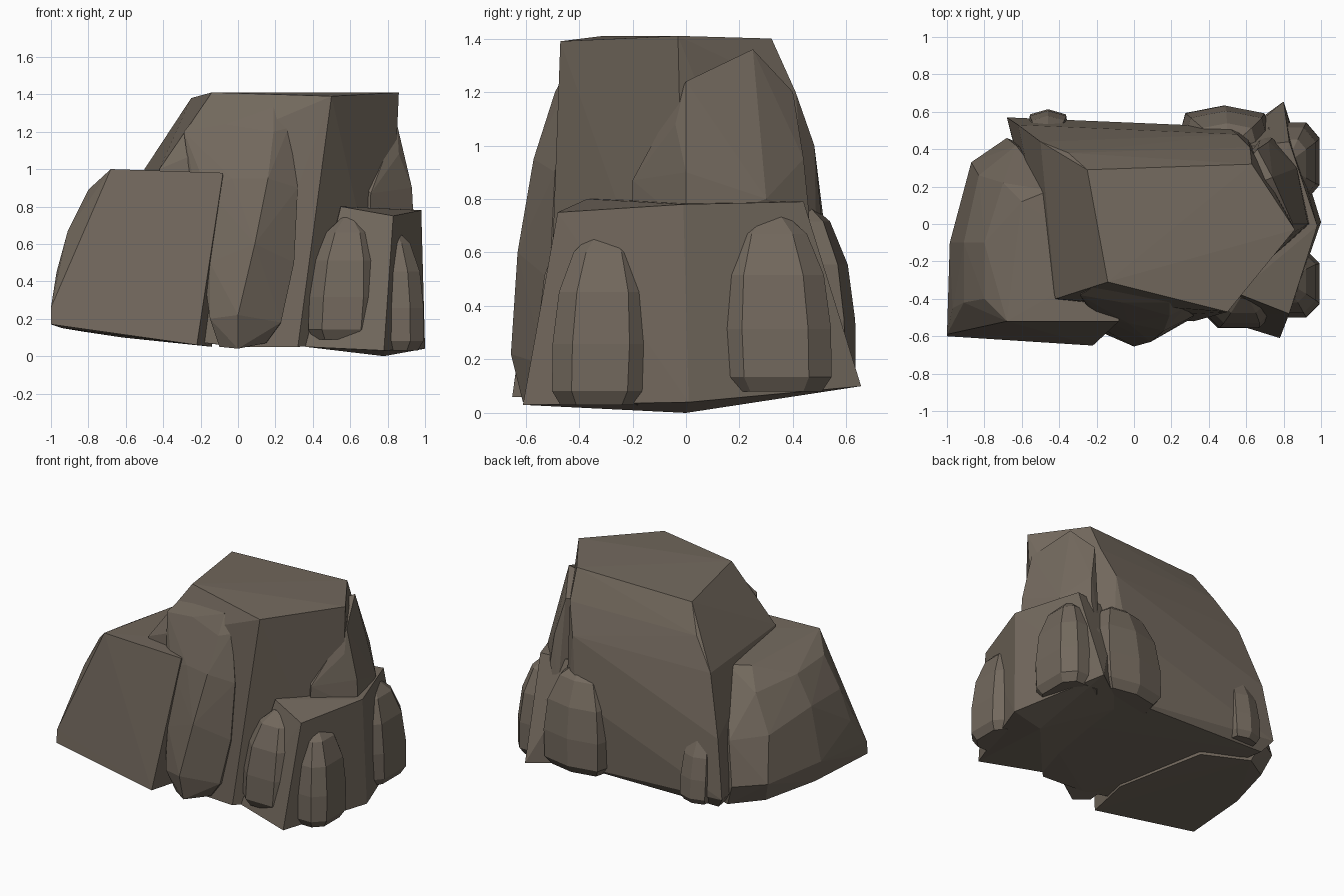
import bpy, bmesh, math

stone = bpy.data.materials.new("stone")
stone.diffuse_color = (0.17, 0.14, 0.11, 1)


def hull(name, points):
    """Flat-faced convex rock around a handful of corner points."""
    bm = bmesh.new()
    for p in points:
        bm.verts.new(p)
    res = bmesh.ops.convex_hull(bm, input=bm.verts[:])
    junk = {v for v in res["geom_interior"] + res["geom_unused"]
            if isinstance(v, bmesh.types.BMVert)}
    bmesh.ops.delete(bm, geom=list(junk), context='VERTS')
    bmesh.ops.recalc_face_normals(bm, faces=bm.faces[:])
    me = bpy.data.meshes.new(name)
    bm.to_mesh(me)
    bm.free()
    me.materials.append(stone)
    ob = bpy.data.objects.new(name, me)
    bpy.context.collection.objects.link(ob)
    return ob


def boulder(name, centre, radii, z0, z1, lean=(0, 0), turn=0.5, sides=8):
    """Faceted boulder: squarish rings narrowing to a blunt top."""
    pts = []
    for t, s in ((0, .80), (.08, .98), (.35, 1), (.65, .9), (.88, .62), (1, .2)):
        for i in range(sides):
            a = 2 * math.pi * (i + turn) / sides
            c, n = math.cos(a), math.sin(a)
            pts.append((centre[0] + lean[0] * t + radii[0] * s * math.copysign(abs(c) ** .6, c),
                        centre[1] + lean[1] * t + radii[1] * s * math.copysign(abs(n) ** .6, n),
                        z0 + (z1 - z0) * t))
    return hull(name, pts)


# Tall central rock with a flat top and a bulging back
hull("main_rock", [
    (-.14, -.31, 1.41), (.50, -.47, 1.39), (.86, -.03, 1.41), (.63, .32, 1.40), (-.25, .29, 1.38),
    (-.42, -.40, 1.0), (-.50, .44, 1.0), (-.35, .38, 1.2), (.62, .41, 1.2), (.55, .48, 1.0),
    (-.62, .53, .6), (.5, .52, .6), (.32, -.52, .05), (.80, .0, .06), (.6, .5, .1),
    (-.68, .57, .2), (-.62, .52, .12), (-.42, -.45, .1), (0, -.5, .05)])

# Rounded buttress on the front of the main rock
hull("front_buttress", [
    (-.14, -.29, 1.38), (.19, -.42, 1.33), (.27, -.45, 1.22), (.32, -.49, .9), (.30, -.51, .5),
    (.23, -.53, .18), (.15, -.52, .07), (.19, -.49, 1.2), (.16, -.57, .95), (.09, -.63, .6),
    (0, -.655, .22), (0, -.61, .04), (-.29, -.38, 1.2), (-.06, -.42, 1.24), (-.03, -.53, .95),
    (-.17, -.50, .9), (-.15, -.57, .5), (-.15, -.59, .2), (-.1, -.55, .05),
    (-.1, -.1, .1), (.2, -.1, .1), (.1, -.1, 1.2)])

# Bulge on the upper right side
hull("right_bulge", [
    (.74, .25, 1.36), (.85, 0, 1.24), (.86, -.04, 1.08), (.93, 0, .9), (.94, .0, .7),
    (.71, -.2, .87), (.66, .40, 1.2), (.72, .44, .95), (.74, .46, .75), (.87, .3, .8),
    (.4, .1, 1.2), (.4, .1, .6), (.70, -.2, .6), (.68, .47, .5)])

# Left rock: flat front, rounded side and back
hull("left_rock", [
    (-1, -.60, .17), (-.22, -.65, .06), (-.08, -.52, .98), (-.68, -.52, 1.0),
    (-.14, -.3, .05), (-.12, -.2, .97), (-.60, .12, .96), (-.45, .18, .95),
    (-1, -.59, .26), (-.97, -.45, .45), (-.91, -.42, .67), (-.80, -.40, .89),
    (-.985, -.1, .30), (-.87, .33, .27), (-.68, .46, .25), (-.91, -.1, .67),
    (-.80, -.1, .87), (-.83, .26, .58), (-.70, .22, .83), (-.63, .42, .55),
    (-.94, -.1, .15), (-.82, .28, .13), (-.62, .42, .1), (-.3, .3, .08)])

# Low right rock, wedge pointing sideways
hull("right_rock", [
    (.55, -.37, .80), (.83, -.48, .75), (.98, -.01, .78), (.83, .44, .79), (.5, .4, .78),
    (.36, -.48, .05), (.78, -.61, .03), (1.0, .01, .04), (.80, .655, .10), (.45, .40, .10),
    (.78, 0, 0)])

# Boulders leaning against the rocks
boulder("boulder_right_front", (.82, -.325), (.185, .19), .03, .68, (-.01, .02))
boulder("boulder_right_back", (.82, .34), (.185, .22), .08, .75, (-.01, -.02))
boulder("boulder_front", (.55, -.38), (.19, .19), .09, .74, (.04, .02))
boulder("boulder_back", (.48, .42), (.26, .22), .10, .80, (.02, -.02), 0)
boulder("boulder_back_left", (-.46, .47), (.12, .15), .13, .62, (0, -.04), 0)
